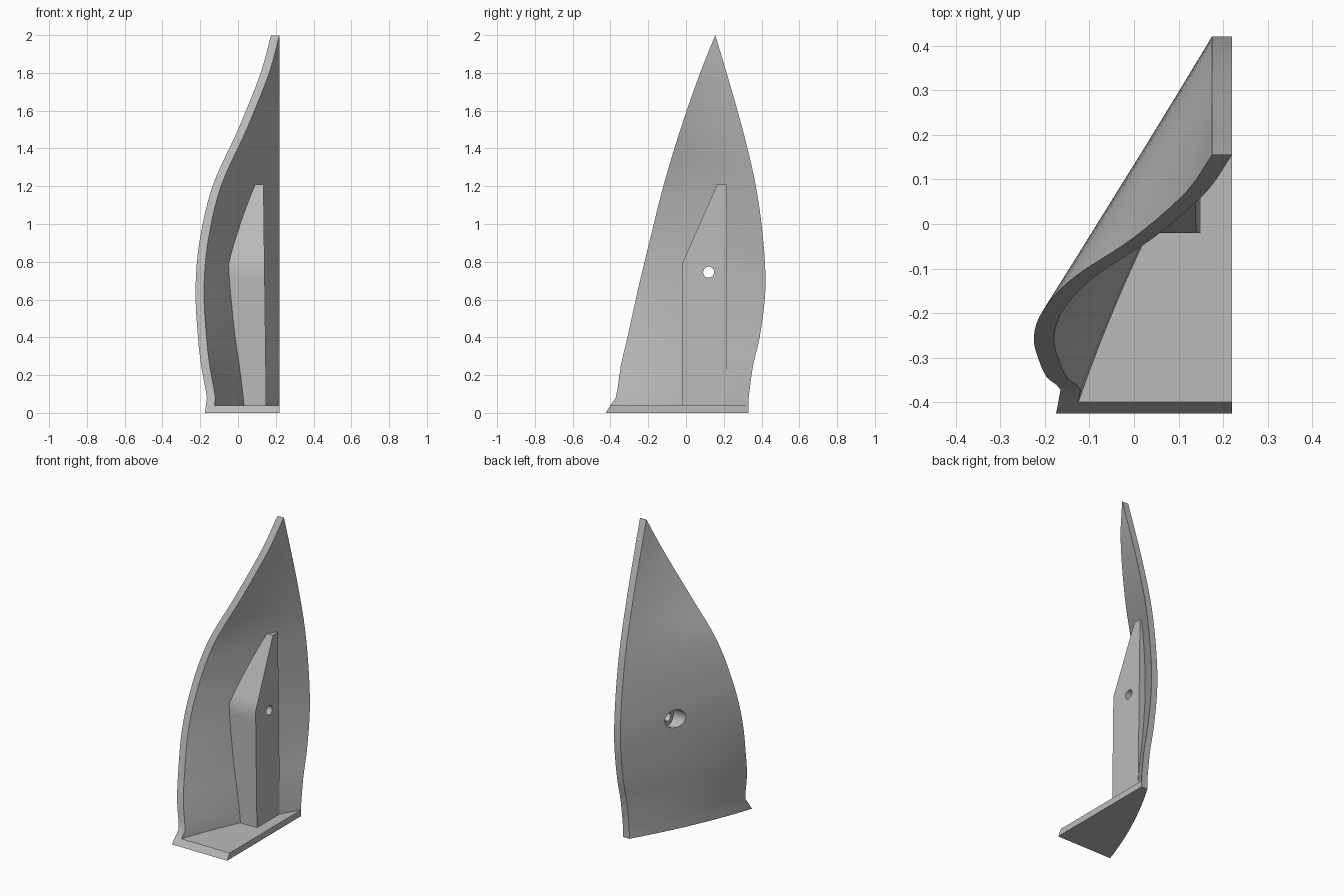
import bpy
import bmesh
import math

cube = bpy.data.objects.get("Cube")
if cube:
    bpy.data.objects.remove(cube, do_unlink=True)

grey = bpy.data.materials.new("light_grey")
grey.use_nodes = True
grey.diffuse_color = (0.5, 0.5, 0.5, 1)
grey.node_tree.nodes["Principled BSDF"].inputs["Base Color"].default_value = grey.diffuse_color

THICK = 0.045   # shell thickness along x
REAR_X = 0.175  # outer x of the straight rear edge
PLATE = 0.04    # base plate height

# Leaf outline: height, front edge x, front edge y, rear edge y
OUTLINE = [
    (0, -0.175, -0.425, 0.33), (0.04, -0.17, -0.4, 0.33), (0.08, -0.165, -0.372, 0.332),
    (0.25, -0.195, -0.345, 0.355), (0.4, -0.212, -0.31, 0.39), (0.65, -0.225, -0.255, 0.42),
    (0.9, -0.205, -0.195, 0.41), (1.2, -0.135, -0.12, 0.37), (1.5, 0, -0.03, 0.3),
    (1.8, 0.12, 0.075, 0.215), (2, 0.175, 0.155, 0.155),
]


def slope(i, k):
    a, b = OUTLINE[max(i - 1, 0)], OUTLINE[min(i + 1, len(OUTLINE) - 1)]
    return (b[k] - a[k]) / (b[0] - a[0])


def outline(z):
    """Smoothly interpolated front x, front y and rear y at a height."""
    i = max(j for j in range(len(OUTLINE) - 1) if OUTLINE[j][0] <= z)
    a, b = OUTLINE[i], OUTLINE[i + 1]
    h = b[0] - a[0]
    t = (z - a[0]) / h
    return [(1 + 2 * t) * (1 - t) ** 2 * a[k] + t * (1 - t) ** 2 * h * slope(i, k)
            + t * t * (3 - 2 * t) * b[k] + t * t * (t - 1) * h * slope(i + 1, k)
            for k in (1, 2, 3)]


def leaf_point(z, t):
    """Point on the outer leaf face, t running from front to rear edge."""
    fx, fy, ry = outline(z)
    bulge = 0.1 * t * (1 - t) * max(0, 1 - z / 0.6)
    return fx + (REAR_X - fx) * t - bulge, fy + (ry - fy) * t, z


def loft(name, rings):
    """Closed solid through rings of equal point count."""
    bm = bmesh.new()
    rows = [[bm.verts.new(p) for p in ring] for ring in rings]
    n = len(rows[0])
    for low, high in zip(rows, rows[1:]):
        for i in range(n):
            j = (i + 1) % n
            bm.faces.new((low[i], low[j], high[j], high[i]))
    bm.faces.new(rows[0])
    bm.faces.new(rows[-1])
    bmesh.ops.remove_doubles(bm, verts=bm.verts, dist=0.0001)
    bmesh.ops.recalc_face_normals(bm, faces=bm.faces)
    mesh = bpy.data.meshes.new(name)
    bm.to_mesh(mesh)
    bm.free()
    obj = bpy.data.objects.new(name, mesh)
    bpy.context.collection.objects.link(obj)
    mesh.materials.append(grey)
    return obj


# Curved leaf shell
heights = []
for a, b in zip(OUTLINE, OUTLINE[1:]):
    steps = max(1, round((b[0] - a[0]) / 0.06))
    heights += [a[0] + (b[0] - a[0]) * s / steps for s in range(steps)]
heights.append(1.998)
SPAN = 12
rings = []
for z in heights:
    outer = [leaf_point(z, i / SPAN) for i in range(SPAN + 1)]
    inner = [(x + THICK, y, h) for x, y, h in reversed(outer)]
    rings.append(outer + inner)
shell = loft("leaf_shell", rings)

# Base plate with a sloping front
base = loft("base_plate", [
    [(left, front, z), (0.22, front, z), (0.22, 0.33, z), (0.19, 0.33, z)]
    for left, front, z in ((-0.15, -0.425, 0), (-0.145, -0.4, PLATE))])


# Support block grown out of the middle of the shell
def block_ring(z):
    front = -0.02 + max(0, z - 0.79) * 0.44
    back = 0.215
    right = 0.15 - 0.0125 * z
    fx, fy, ry = outline(z)
    ring = [(right, back, z), (right, front, z)]
    for i in range(9):
        y = front + (back - front) * i / 8
        x = leaf_point(z, (y - fy) / (ry - fy))[0]
        ring.append((min(x + THICK / 2, right - 0.002), y, z))
    return ring


block_heights = [0.02 + 0.77 * i / 12 for i in range(13)] + [0.79 + 0.42 * i / 7 for i in range(1, 8)]
block = loft("support_block", [block_ring(z) for z in block_heights])


# Bore with a wider recess on the outer side
def bore(radius, start, end):
    bpy.ops.mesh.primitive_cylinder_add(
        vertices=40, radius=radius, depth=end - start,
        location=((start + end) / 2, 0.12, 0.745), rotation=(0, math.pi / 2, 0))
    cutter = bpy.context.object
    cutter.name = "bore_cutter"
    cutter.hide_render = True
    return cutter


cutters = [bore(0.058, -0.4, 0.045), bore(0.029, -0.5, 0.4)]
for obj in (shell, block):
    bpy.context.view_layer.objects.active = obj
    for cutter in cutters:
        mod = obj.modifiers.new("bore", "BOOLEAN")
        mod.operation = "DIFFERENCE"
        mod.solver = "EXACT"
        mod.object = cutter
        bpy.ops.object.modifier_apply(modifier=mod.name)
for cutter in cutters:
    bpy.data.objects.remove(cutter, do_unlink=True)

# Smooth faces, sharp rims
for obj in (shell, block):
    bpy.ops.object.select_all(action="DESELECT")
    obj.select_set(True)
    bpy.context.view_layer.objects.active = obj
    bpy.ops.object.shade_smooth_by_angle(angle=math.radians(25))
